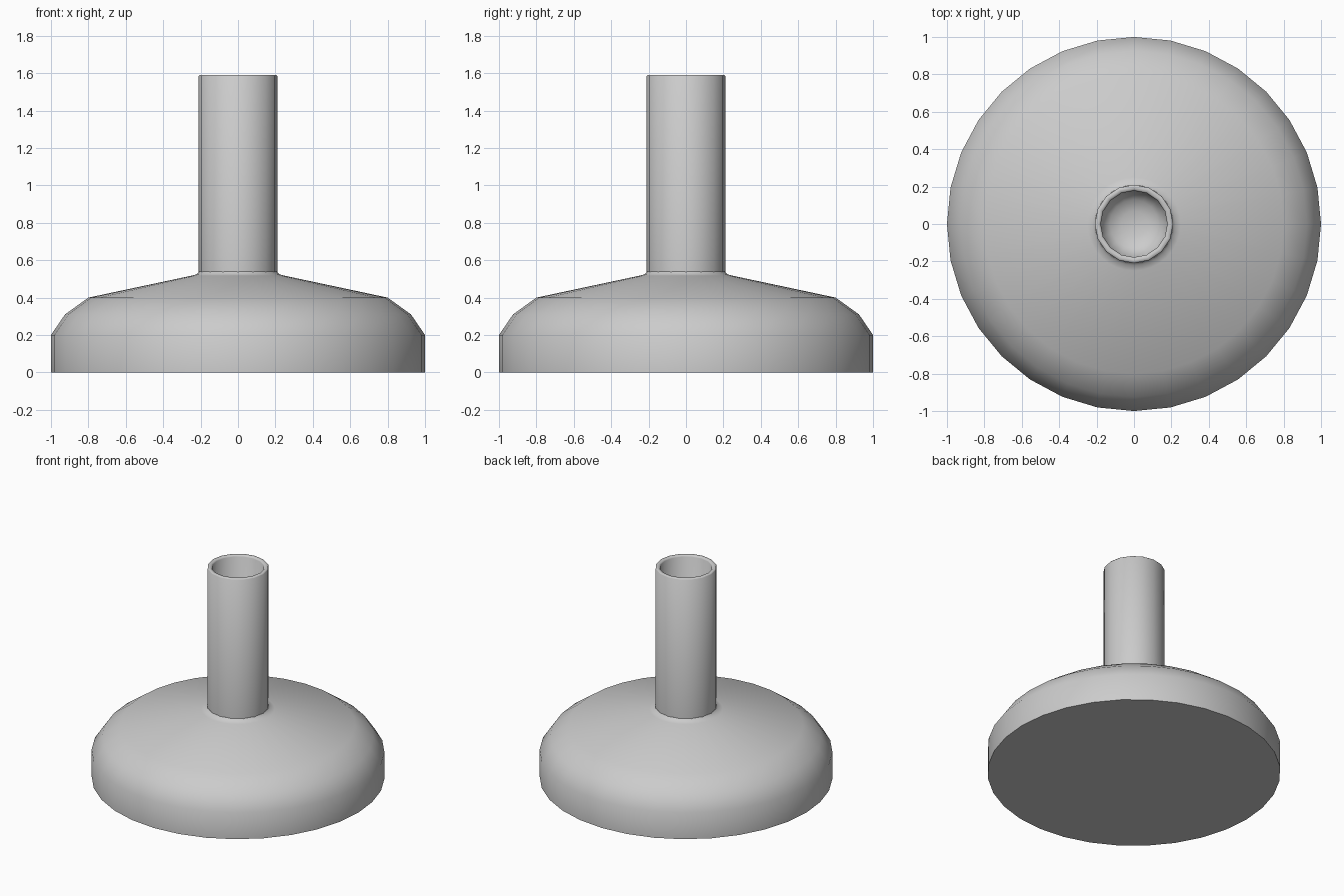
import bpy, bmesh, math
from mathutils import Matrix, Vector

cube = bpy.data.objects.get("Cube")
if cube:
    bpy.data.objects.remove(cube, do_unlink=True)

# One plain grey for the whole model
grey = bpy.data.materials.new("light_grey")
grey.use_nodes = True
colour = (0.6, 0.6, 0.6, 1)
grey.diffuse_color = colour
grey.node_tree.nodes["Principled BSDF"].inputs["Base Color"].default_value = colour


def lathe(name, profile, sides, sharp_angle):
    """Spin a (radius, height) profile around z; ends on the axis close the shape."""
    bm = bmesh.new()
    verts = [bm.verts.new((r, 0, z)) for r, z in profile]
    edges = [bm.edges.new(pair) for pair in zip(verts, verts[1:])]
    bmesh.ops.spin(bm, geom=verts + edges, axis=(0, 0, 1), cent=(0, 0, 0),
                   angle=math.tau, steps=sides, use_duplicate=False)
    bmesh.ops.remove_doubles(bm, verts=bm.verts, dist=0.0005)
    bmesh.ops.recalc_face_normals(bm, faces=bm.faces)
    mesh = bpy.data.meshes.new(name)
    bm.to_mesh(mesh)
    bm.free()
    mesh.materials.append(grey)
    obj = bpy.data.objects.new(name, mesh)
    bpy.context.collection.objects.link(obj)
    bpy.ops.object.select_all(action='DESELECT')
    obj.select_set(True)
    bpy.context.view_layer.objects.active = obj
    bpy.ops.object.shade_smooth_by_angle(angle=math.radians(sharp_angle))
    return obj


# Domed foot with a small fillet where it meets the tube
lathe("base", [(0, 0), (1, 0), (1, 0.2), (0.925, 0.31), (0.8, 0.4),
               (0.25, 0.517), (0.22, 0.525), (0.208, 0.54), (0, 0.54)], 32, 50)

# Hollow stem with a thin rim and a dished floor
lathe("tube", [(0, 0.5), (0.21, 0.5), (0.21, 1.585), (0.205, 1.59), (0.185, 1.59),
               (0.178, 1.58), (0.178, 0.62), (0.13, 0.57), (0.07, 0.55), (0, 0.545)], 16, 75)
